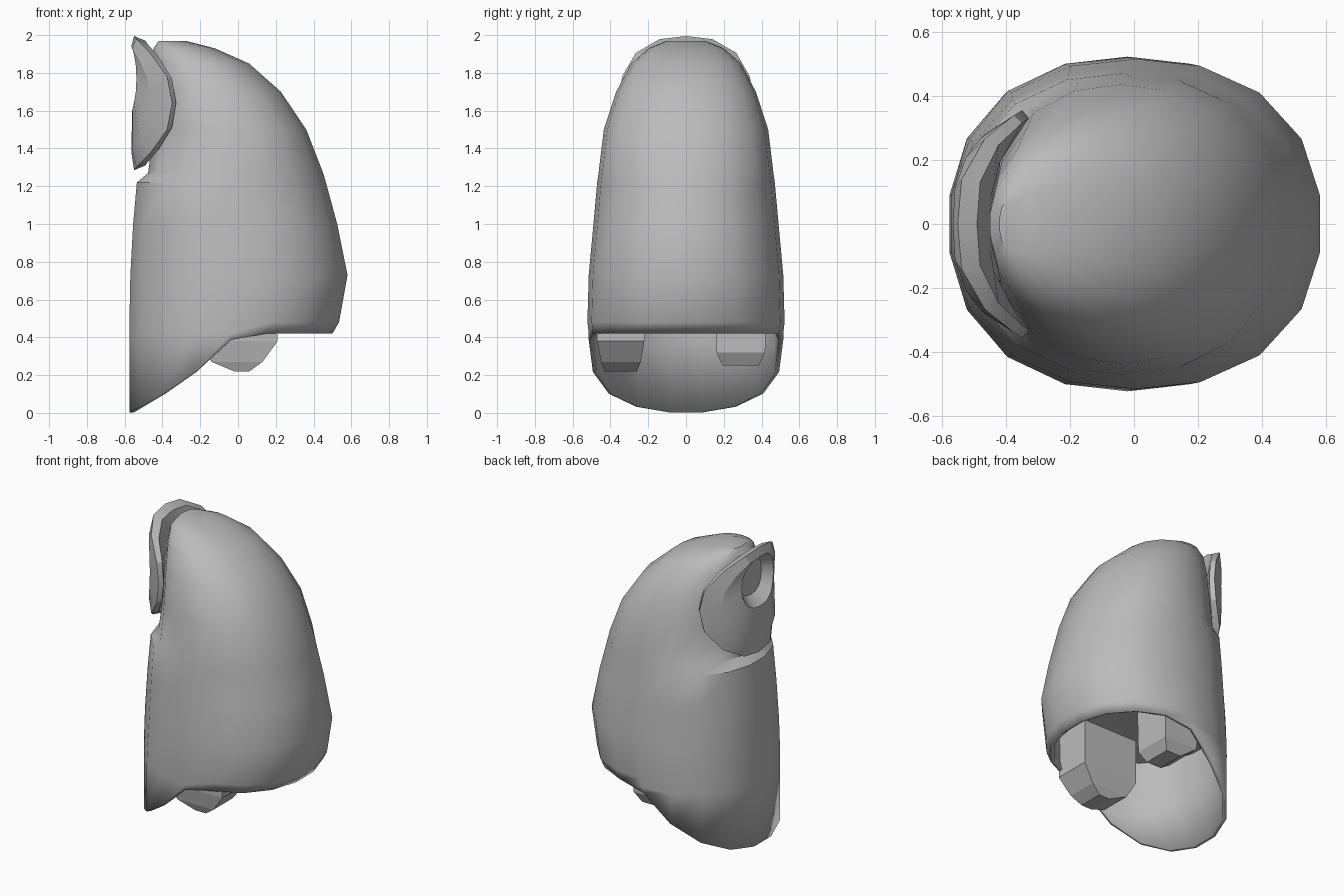
import bpy, bmesh, math
from math import cos, sin, pi

cube = bpy.data.objects.get("Cube")
if cube:
    bpy.data.objects.remove(cube, do_unlink=True)

grey = bpy.data.materials.new("clay grey")
grey.use_nodes = True
grey.diffuse_color = (0.5, 0.5, 0.5, 1)
grey.node_tree.nodes["Principled BSDF"].inputs["Base Color"].default_value = (0.5, 0.5, 0.5, 1)

SIDES = 18


def finish(bm, name, angle):
    """Clean the mesh, make the object and shade it."""
    bmesh.ops.remove_doubles(bm, verts=bm.verts, dist=0.0005)
    bmesh.ops.recalc_face_normals(bm, faces=bm.faces)
    mesh = bpy.data.meshes.new(name)
    bm.to_mesh(mesh)
    bm.free()
    obj = bpy.data.objects.new(name, mesh)
    bpy.context.collection.objects.link(obj)
    mesh.materials.append(grey)
    bpy.ops.object.select_all(action='DESELECT')
    obj.select_set(True)
    bpy.context.view_layer.objects.active = obj
    bpy.ops.object.shade_smooth_by_angle(angle=math.radians(angle))
    return obj


def loft(rings, cap_start=False, cap_end=False):
    """Join equal rings of points with quads."""
    bm = bmesh.new()
    rows = [[bm.verts.new(p) for p in ring] for ring in rings]
    for a, b in zip(rows, rows[1:]):
        for i in range(len(a)):
            j = (i + 1) % len(a)
            bm.faces.new((a[i], a[j], b[j], b[i]))
    if cap_start:
        bm.faces.new(rows[0])
    if cap_end:
        bm.faces.new(rows[-1])
    return bm


def oval(sides, power, shift=0.0):
    """Unit oval, squarer for a higher power."""
    pts = []
    for i in range(sides):
        c, s = cos(2 * pi * (i + shift) / sides), sin(2 * pi * (i + shift) / sides)
        k = (abs(c) ** power + abs(s) ** power) ** (-1 / power)
        pts.append((c * k, s * k))
    return pts


def section(z, left, right, half):
    """Slightly squared horizontal slice at height z."""
    return [((left + right) / 2 + c * (right - left) / 2, s * half, z)
            for c, s in oval(SIDES, 2.25, 0.5)]


def hem(x):
    """Height of the lower edge: level in one half, sloping down in the other."""
    if x > 0:
        return 0.42
    if x > -0.28:
        return 0.42 + 0.25 * x / 0.28
    return max(0, 0.17 * (x + 0.58) / 0.30)


# Domed shell with a slanted, slightly tucked hem and a ledge under the flap
sections = [section(*s) for s in (
    (0.42, -0.58, 0.505, 0.515), (0.48, -0.58, 0.54, 0.522),
    (0.73, -0.575, 0.585, 0.515), (1.0, -0.56, 0.53, 0.49),
    (1.22, -0.54, 0.47, 0.47), (1.27, -0.48, 0.455, 0.463),
    (1.5, -0.45, 0.365, 0.435), (1.7, -0.45, 0.23, 0.37),
    (1.85, -0.45, 0.06, 0.29), (1.93, -0.45, -0.12, 0.2),
    (1.97, -0.42, -0.28, 0.1))]
edge = [(x, y, hem(x)) for x, y, z in sections[0]]
shell = finish(loft([edge] + sections, cap_end=True), "domed_shell", 35)
thick = shell.modifiers.new("wall thickness", 'SOLIDIFY')
thick.thickness = 0.025
thick.offset = -1

# Inner ceiling closing the hollow
finish(loft([section(0.66, -0.56, 0.53, 0.49), section(0.7, -0.35, 0.32, 0.3)],
            cap_end=True), "inner_ceiling", 20)


# Rounded square flap with a hollow, wrapped on the side
def flap_ring(radius, depth, middle):
    return [(-0.57 + depth + 4.5 * abs(c * radius) ** 3, c * radius, middle + s * radius)
            for c, s in oval(16, 2.4)]


finish(loft([flap_ring(0.2, 0.12, 1.64), flap_ring(0.33, 0.08, 1.64),
             flap_ring(0.355, 0.02, 1.64), flap_ring(0.28, 0.005, 1.66),
             flap_ring(0.17, 0.01, 1.77), flap_ring(0.12, 0.08, 1.78)],
            cap_start=True, cap_end=True), "side_flap", 25)


# Tapered blocks hanging inside the hem, one on each side
def hanging_block(name, y_outer, y_inner, slices):
    rings = []
    for z, x0, x1, inset in slices:
        a = y_outer + (y_inner - y_outer) * inset
        b = y_inner - (y_inner - y_outer) * inset
        rings.append([(x0, a, z), (x1, a, z), (x1, b, z), (x0, b, z)])
    finish(loft(rings, cap_start=True, cap_end=True), name, 10)


hanging_block("front_block", -0.47, -0.22, (
    (0.22, -0.02, 0.06, 0.16), (0.27, -0.14, 0.13, 0.08),
    (0.38, -0.2, 0.21, 0), (0.68, -0.2, 0.21, 0)))
hanging_block("back_block", 0.43, 0.15, (
    (0.25, -0.05, 0.06, 0.16), (0.32, -0.15, 0.1, 0.04), (0.68, -0.18, 0.1, 0)))
